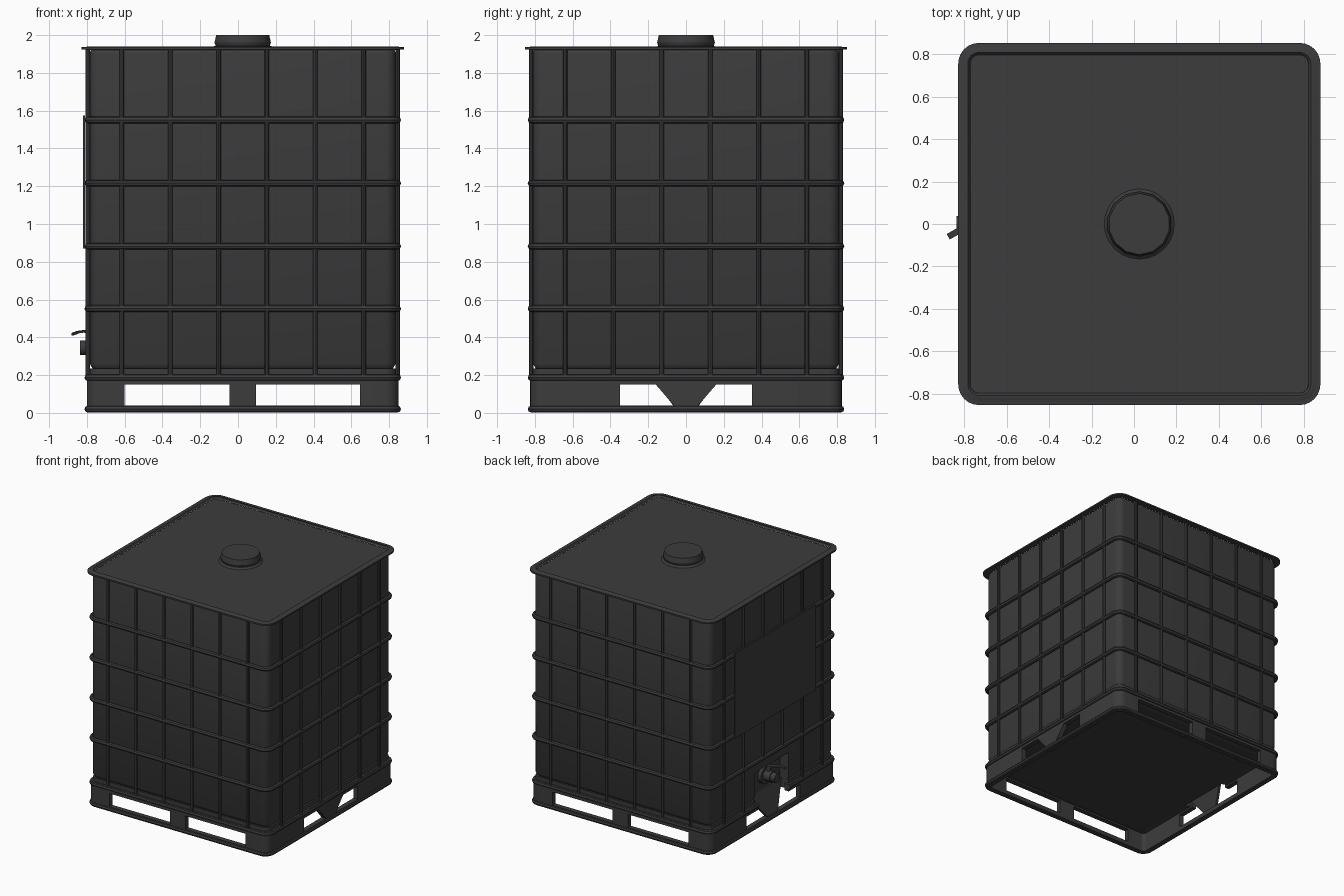
import bpy, bmesh, math
from mathutils import Vector, Matrix

if "Cube" in bpy.data.objects:
    bpy.data.objects.remove(bpy.data.objects["Cube"])

CX = 0.025          # body centre; the tap sticks out on the -x side
WALL = 0.82         # cage half width
mat = bpy.data.materials.new("charcoal")
mat.use_nodes = True
mat.diffuse_color = (0.045, 0.045, 0.045, 1)
mat.node_tree.nodes["Principled BSDF"].inputs["Base Color"].default_value = mat.diffuse_color


def finish(name, bm, smooth=True):
    bmesh.ops.translate(bm, verts=bm.verts, vec=(CX, 0, 0))
    bmesh.ops.recalc_face_normals(bm, faces=bm.faces)
    me = bpy.data.meshes.new(name)
    bm.to_mesh(me)
    bm.free()
    me.materials.append(mat)
    ob = bpy.data.objects.new(name, me)
    bpy.context.collection.objects.link(ob)
    if smooth:
        bpy.ops.object.select_all(action='DESELECT')
        ob.select_set(True)
        bpy.context.view_layer.objects.active = ob
        bpy.ops.object.shade_smooth_by_angle(angle=math.radians(35))
    return ob


def rounded_square(half, radius, steps=6):
    pts = []
    for q, (sx, sy) in enumerate([(1, 1), (-1, 1), (-1, -1), (1, -1)]):
        for i in range(steps + 1):
            a = math.pi / 2 * (q + i / steps)
            pts.append((sx * (half - radius) + radius * math.cos(a),
                        sy * (half - radius) + radius * math.sin(a)))
    return pts


def loft(name, profile, hollow, corner=0.065, smooth=True):
    """Sweep a (half width, z) profile round a rounded square."""
    bm = bmesh.new()
    rows = []
    for half, z in profile:
        r = max(0.02, corner + half - WALL)
        rows.append([bm.verts.new((x, y, z)) for x, y in rounded_square(half, r)])
    n = len(rows[0])
    pairs = list(zip(rows, rows[1:]))
    if hollow:
        pairs.append((rows[-1], rows[0]))
    else:
        bm.faces.new(rows[0])
        bm.faces.new(rows[-1])
    for a, b in pairs:
        for i in range(n):
            j = (i + 1) % n
            bm.faces.new((a[i], a[j], b[j], b[i]))
    return finish(name, bm, smooth)


def bridge(name, rows):
    """Solid through a list of matching outlines."""
    bm = bmesh.new()
    rows = [[bm.verts.new(p) for p in row] for row in rows]
    bm.faces.new(rows[0])
    bm.faces.new(rows[-1])
    n = len(rows[0])
    for a, b in zip(rows, rows[1:]):
        for i in range(n):
            j = (i + 1) % n
            bm.faces.new((a[i], a[j], b[j], b[i]))
    return finish(name, bm, False)


def prism_x(name, outline, x0, x1):
    return bridge(name, [[(x, u, v) for u, v in outline] for x in (x0, x1)])


def prism_y(name, outline, y0, y1):
    return bridge(name, [[(u, y, v) for u, v in outline] for y in (y0, y1)])


def rect(u0, u1, v0, v1):
    return [(u0, v0), (u1, v0), (u1, v1), (u0, v1)]


def cylinder(name, start, end, r1, r2=None, sides=12):
    a, b = Vector(start), Vector(end)
    turn = (b - a).to_track_quat('Z', 'Y').to_matrix().to_4x4()
    bm = bmesh.new()
    bmesh.ops.create_cone(bm, cap_ends=True, segments=sides, radius1=r1,
                          radius2=r1 if r2 is None else r2, depth=(b - a).length,
                          matrix=Matrix.Translation((a + b) / 2) @ turn)
    return finish(name, bm)


def cut(target, cutters):
    bpy.context.view_layer.objects.active = target
    for c in cutters:
        m = target.modifiers.new("cut", 'BOOLEAN')
        m.operation = 'DIFFERENCE'
        m.solver = 'EXACT'
        m.object = c
        bpy.ops.object.modifier_apply(modifier=m.name)
        bpy.data.objects.remove(c)


# Inner tank with a pocket for the tap
tank = loft("tank", [(0.77, 0.215), (0.795, 0.235), (0.81, 0.26), (0.81, 1.9),
                     (0.806, 1.918), (0.796, 1.929)], False)
cut(tank, [prism_x("pocket_cutter", rect(-0.22, 0.22, 0.1, 0.46), -1, -0.73)])

# Top rim
loft("top_rim", [(0.853, 1.924), (0.853, 1.936), (0.83, 1.936), (0.822, 1.941),
                 (0.808, 1.941), (0.797, 1.929), (0.815, 1.922)], True)

# Filler neck and cap
cylinder("filler_neck", (0, 0, 1.925), (0, 0, 1.942), 0.17, 0.15, 24)
cylinder("cap_skirt", (0, 0, 1.94), (0, 0, 1.96), 0.146, 0.153, 14)
cylinder("cap", (0, 0, 1.96), (0, 0, 2.0), 0.153, 0.144, 14)

# Horizontal cage tubes; the one at deck level is open at the tap
for k, z in enumerate([0.02, 0.187, 0.552, 0.882, 1.216, 1.551]):
    profile = [(WALL + 0.018 * math.cos(a), z + 0.018 * math.sin(a))
               for a in [i * math.pi / 4 for i in range(8)]]
    ring = loft(f"cage_ring_{k}", profile, True)
    if k == 1:
        cut(ring, [prism_x("ring_cutter", rect(-0.2, 0.2, 0.1, 0.3), -1, -0.7)])

# Vertical cage bars on all four sides
for k in range(6):
    t = (k - 2.5) * 0.256
    for side in (-1, 1):
        cylinder("cage_bar", (t, side * WALL, 0.2), (t, side * WALL, 1.93), 0.012, sides=8)
        low = 0.552 if side < 0 and abs(t) < 0.2 else 0.2
        cylinder("cage_bar", (side * WALL, t, low), (side * WALL, t, 1.93), 0.012, sides=8)

# Pallet skirt with fork openings and a gap for the drip tray
skirt = loft("pallet_skirt", [(0.825, 0.005), (0.825, 0.205), (0.785, 0.205), (0.785, 0.005)], True)
openings = [prism_y("fork_cutter", rect(u, v, 0.04, 0.15), -1, 1)
            for u, v in [(-0.625, -0.07), (0.07, 0.62)]]
for s in (-1, 1):
    outline = [(s * 0.35, 0.04), (s * 0.065, 0.04), (s * 0.16, 0.15), (s * 0.35, 0.15)]
    openings.append(prism_x("fork_cutter", outline, -1, 1))
openings.append(prism_x("tray_cutter", rect(-0.2, 0.2, 0.04, 0.3), -1, -0.7))
cut(skirt, openings)

# Pallet deck inside the skirt
deck = loft("pallet_deck", [(0.74, 0.155), (0.79, 0.165), (0.81, 0.2), (0.81, 0.235)],
            False, smooth=False)
cut(deck, [prism_x("notch_cutter", rect(-0.22, 0.22, 0, 0.4), -1, -0.73)])

# Sloped drip tray below the tap
tray = [(-0.82, 0.065, 0.035), (-0.82, -0.065, 0.035),
        (-0.745, -0.22, 0.24), (-0.745, 0.22, 0.24)]
bridge("drip_tray", [tray, [(x + 0.02, y, z) for x, y, z in tray]])

# Drain tap: pipe, flange, outlet, stem and bent lever
cylinder("tap_pipe", (-0.70, 0, 0.345), (-0.82, 0, 0.345), 0.045, sides=16)
cylinder("tap_flange", (-0.72, 0, 0.345), (-0.76, 0, 0.345), 0.07, sides=16)
cylinder("tap_outlet", (-0.82, 0, 0.345), (-0.861, 0, 0.345), 0.038, sides=16)
cylinder("tap_stem", (-0.78, 0, 0.345), (-0.78, 0, 0.43), 0.018)
w, h = Vector((-0.007, 0.013, 0)), Vector((0, 0, 0.006))
path = [(-0.77, 0.01, 0.42), (-0.84, -0.025, 0.432), (-0.87, -0.043, 0.428), (-0.9, -0.06, 0.417)]
bridge("tap_lever", [[Vector(p) + o for o in (w + h, w - h, -w - h, h - w)] for p in path])

# Sign plate on the tap side
prism_x("sign_plate", rect(-0.53, 0.53, 0.87, 1.575), -0.845, -0.836)
